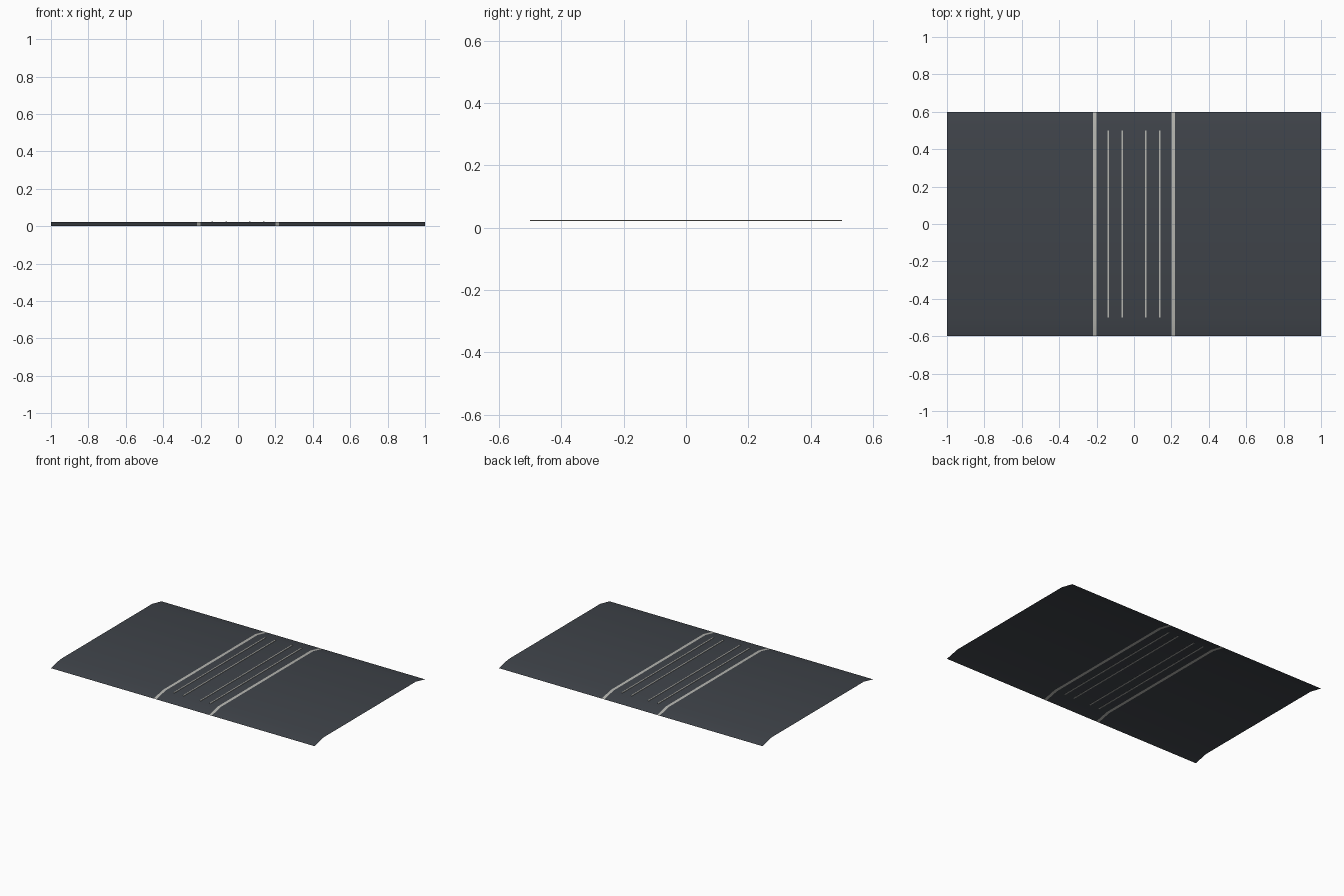
import bpy, bmesh

if "Cube" in bpy.data.objects:
    bpy.data.objects.remove(bpy.data.objects["Cube"])


def material(name, rgb):
    m = bpy.data.materials.new(name)
    m.diffuse_color = (*rgb, 1.0)
    m.use_nodes = True
    m.node_tree.nodes["Principled BSDF"].inputs["Base Color"].default_value = m.diffuse_color
    return m


asphalt = material("dark asphalt", (0.050, 0.057, 0.068))
paint = material("pale line paint", (0.46, 0.46, 0.43))

TOP = 0.022      # height of the flat road surface
STRIPE = (0.20, 0.22)


def add_object(name, bm, mats):
    mesh = bpy.data.meshes.new(name)
    bm.to_mesh(mesh)
    bm.free()
    for m in mats:
        mesh.materials.append(m)
    ob = bpy.data.objects.new(name, mesh)
    bpy.context.collection.objects.link(ob)
    return ob


# Road sheet: open, flat in the middle, sloping to the ground at front and back
xs = [-1.0, -STRIPE[1], -STRIPE[0], STRIPE[0], STRIPE[1], 1.0]
profile = [(-0.6, 0.0), (-0.5, TOP), (0.5, TOP), (0.6, 0.0)]
bm = bmesh.new()
grid = [[bm.verts.new((x, y, z)) for y, z in profile] for x in xs]
for i in range(len(xs) - 1):
    for j in range(len(profile) - 1):
        f = bm.faces.new((grid[i][j], grid[i + 1][j],
                          grid[i + 1][j + 1], grid[i][j + 1]))
        f.smooth = True
        # The two narrow columns are the painted edge stripes
        cx = abs(f.calc_center_median().x)
        f.material_index = 1 if STRIPE[0] < cx < STRIPE[1] else 0
add_object("road_surface", bm, [asphalt, paint])

# Four thin raised lines between the edge stripes
for side, s in (("left", -1), ("right", 1)):
    for label, x in (("inner", 0.064), ("outer", 0.137)):
        bm = bmesh.new()
        bmesh.ops.create_cube(bm, size=1.0)
        bmesh.ops.scale(bm, vec=(0.008, 1.0, 0.004), verts=bm.verts)
        bmesh.ops.translate(bm, vec=(s * x, 0, TOP + 0.001), verts=bm.verts)
        add_object(f"{label}_line_{side}", bm, [paint])
